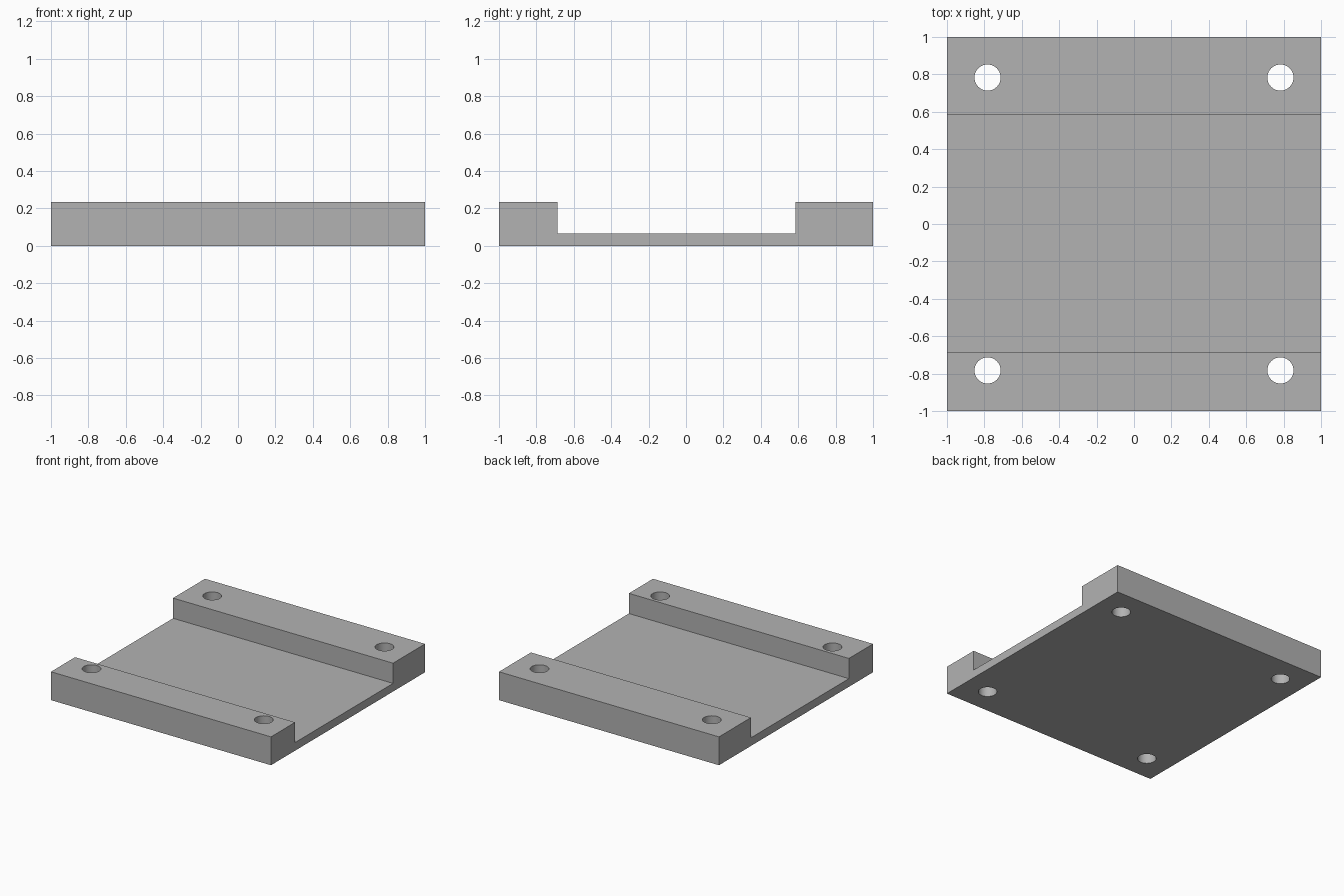
import bpy
import bmesh
from mathutils import Matrix

cube = bpy.data.objects.get("Cube")
if cube:
    bpy.data.objects.remove(cube, do_unlink=True)

HEIGHT, FLOOR = 0.233, 0.067
CHANNEL_FRONT, CHANNEL_BACK = -0.687, 0.585
HOLE_OFFSET, HOLE_RADIUS = 0.783, 0.07

# Plain grey material
grey = bpy.data.materials.new("plain grey")
grey.use_nodes = True
colour = (0.448, 0.448, 0.448, 1)
grey.diffuse_color = colour
grey.node_tree.nodes["Principled BSDF"].inputs["Base Color"].default_value = colour


def add_object(name, bm):
    bmesh.ops.recalc_face_normals(bm, faces=bm.faces)
    mesh = bpy.data.meshes.new(name)
    bm.to_mesh(mesh)
    bm.free()
    mesh.materials.append(grey)
    obj = bpy.data.objects.new(name, mesh)
    bpy.context.collection.objects.link(obj)
    return obj


# Channelled plate: side profile extruded across x
profile = [(-1, 0), (1, 0), (1, HEIGHT), (CHANNEL_BACK, HEIGHT),
           (CHANNEL_BACK, FLOOR), (CHANNEL_FRONT, FLOOR),
           (CHANNEL_FRONT, HEIGHT), (-1, HEIGHT)]
bm = bmesh.new()
face = bm.faces.new([bm.verts.new((-1, y, z)) for y, z in profile])
side = bmesh.ops.extrude_face_region(bm, geom=[face])["geom"]
bmesh.ops.translate(bm, vec=(2, 0, 0),
                    verts=[v for v in side if isinstance(v, bmesh.types.BMVert)])
plate = add_object("mounting_plate", bm)

# Four corner bolt holes
bm = bmesh.new()
for sx in (-1, 1):
    for sy in (-1, 1):
        place = Matrix.Translation((sx * HOLE_OFFSET, sy * HOLE_OFFSET, HEIGHT / 2))
        bmesh.ops.create_cone(bm, cap_ends=True, segments=48, radius1=HOLE_RADIUS,
                              radius2=HOLE_RADIUS, depth=HEIGHT * 2, matrix=place)
cutter = add_object("bolt_hole_cutter", bm)

bpy.ops.object.select_all(action='DESELECT')
bpy.context.view_layer.objects.active = plate
plate.select_set(True)
cut = plate.modifiers.new("bolt holes", 'BOOLEAN')
cut.operation = 'DIFFERENCE'
cut.solver = 'EXACT'
cut.object = cutter
bpy.ops.object.modifier_apply(modifier=cut.name)
bpy.data.objects.remove(cutter, do_unlink=True)

# Smooth hole walls, sharp edges elsewhere
bpy.ops.object.shade_smooth_by_angle(angle=0.5)
